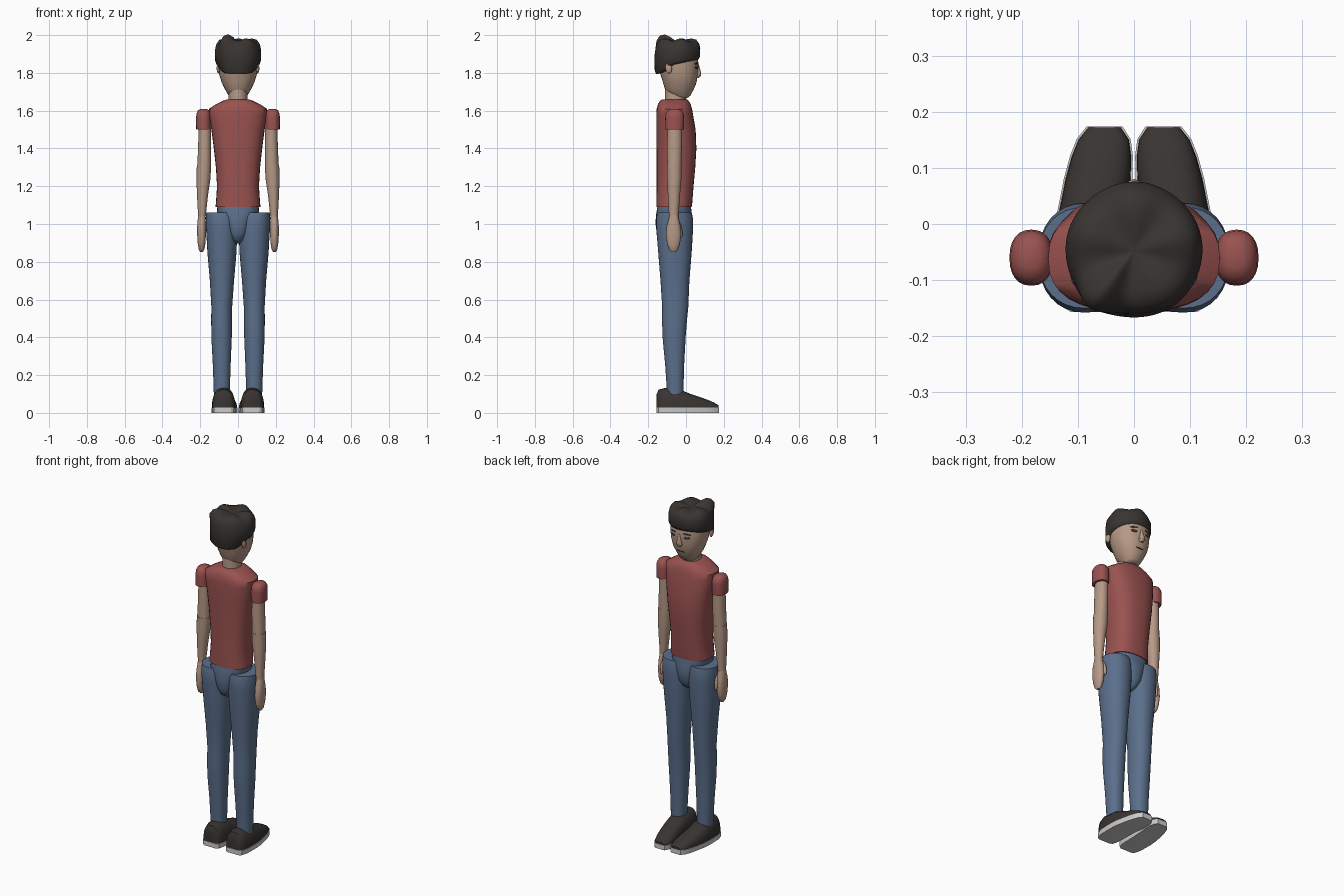
import bpy, bmesh, math
from mathutils import Vector


def material(name, rgb):
    m = bpy.data.materials.new(name)
    m.diffuse_color = (*rgb, 1)
    return m


SKIN = material("skin", (0.47, 0.32, 0.24))
SHIRT = material("shirt_red", (0.32, 0.085, 0.08))
DENIM = material("denim_blue", (0.105, 0.16, 0.26))
DARK = material("dark_brown", (0.04, 0.034, 0.031))
SOLE = material("sole_light", (0.62, 0.62, 0.62))


def smooth(ob, angle=45):
    bpy.ops.object.select_all(action='DESELECT')
    ob.select_set(True)
    bpy.context.view_layer.objects.active = ob
    bpy.ops.object.shade_smooth_by_angle(angle=math.radians(angle))


def loft(name, rings, mat, angle=45):
    """Skin a list of closed point rings and cap both ends."""
    bm = bmesh.new()
    vs = [[bm.verts.new(p) for p in r] for r in rings]
    n = len(rings[0])
    for a, b in zip(vs, vs[1:]):
        for i in range(n):
            j = (i + 1) % n
            bm.faces.new((a[i], a[j], b[j], b[i]))
    for r in (vs[0], vs[-1]):
        c = bm.verts.new(sum((v.co for v in r), Vector()) / n)
        for i in range(n):
            bm.faces.new((r[i], r[(i + 1) % n], c))
    bmesh.ops.recalc_face_normals(bm, faces=bm.faces)
    me = bpy.data.meshes.new(name)
    bm.to_mesh(me)
    bm.free()
    me.materials.append(mat)
    ob = bpy.data.objects.new(name, me)
    bpy.context.collection.objects.link(ob)
    smooth(ob, angle)
    return ob


def spow(v, e):
    return math.copysign(abs(v) ** e, v)


def body(name, sections, mat, s=1, n=2.2, count=32, angle=45):
    """Stack rounded sections: (z, centre x, half width, y back, y front)."""
    rings = []
    for z, cx, rx, y0, y1 in sections:
        ring = []
        for i in range(count):
            a = math.tau * i / count
            ring.append(Vector((s * cx + rx * spow(math.cos(a), 2 / n),
                                (y0 + y1) / 2 + (y1 - y0) / 2 * spow(math.sin(a), 2 / n), z)))
        rings.append(ring)
    return loft(name, rings, mat, angle)


def ball(name, loc, size, mat, rot=(0, 0, 0)):
    bpy.ops.mesh.primitive_uv_sphere_add(segments=16, ring_count=10, location=loc, rotation=rot)
    ob = bpy.context.object
    ob.name = name
    ob.scale = size
    ob.data.materials.append(mat)
    smooth(ob, 60)
    return ob


# torso, pelvis and neck
body("shirt", [(1.09, 0, .119, -.157, .03), (1.11, 0, .117, -.157, .033), (1.2, 0, .111, -.155, .04),
               (1.3, 0, .117, -.155, .049), (1.4, 0, .128, -.156, .055), (1.5, 0, .141, -.157, .051),
               (1.58, 0, .153, -.157, .037), (1.61, 0, .153, -.155, .032), (1.635, 0, .115, -.148, .024),
               (1.652, 0, .08, -.138, .014), (1.66, 0, .058, -.125, .004)], SHIRT, n=2.5)
body("pelvis", [(1.11, 0, .108, -.148, .024), (1.06, 0, .112, -.157, .03), (1.03, 0, .09, -.16, .034),
                (1.0, 0, .075, -.161, .035), (.95, 0, .058, -.155, .028), (.915, 0, .034, -.14, .008),
                (.897, 0, .014, -.11, -.02)], DENIM, n=2.4)
body("neck", [(1.63, 0, .051, -.112, .0), (1.665, 0, .049, -.11, .0), (1.74, 0, .05, -.11, .0)], SKIN, n=2)

# head
body("head", [(1.668, 0, .038, -.06, .008), (1.68, 0, .05, -.09, .024), (1.715, 0, .07, -.112, .042),
              (1.75, 0, .087, -.122, .056), (1.79, 0, .099, -.135, .062), (1.83, 0, .104, -.145, .066),
              (1.88, 0, .106, -.15, .064), (1.92, 0, .095, -.14, .052), (1.95, 0, .06, -.1, .015)], SKIN, n=2.15)

# nose and mouth
body("nose", [(1.772, 0, .012, .045, .068), (1.785, 0, .019, .045, .079), (1.8, 0, .014, .045, .08),
              (1.845, 0, .007, .045, .068)], SKIN, n=2, count=12)
ball("mouth", (0, .049, 1.738), (.027, .004, .0035), DARK)

# hair: swirled crown with uneven tufts and a rim that drops at the back
N = 64
rings = []
for k in range(8):
    ring = []
    for i in range(N):
        a = math.tau * i / N
        c, sn = math.cos(a), math.sin(a)
        d = abs((a - math.radians(232) + math.pi) % math.tau - math.pi)
        tuft = math.exp(-(d / .28) ** 2)
        wave = math.cos(5 * (a - math.radians(232)))
        rim = 1.848 + .024 * sn if sn > 0 else 1.848 + .055 * (math.exp(-4 * sn * sn) - 1)
        top = 1.976 + .006 * wave + .022 * tuft
        f, z = [(.08, 1.968), (.35, .4 * 1.968 + .6 * top), (.62, top), (.82, top - .006), (.95, top - .028),
                (1.0, .55 * top + .45 * rim), (.99, rim + .015), (.93, rim)][k]
        bulge = 1 + (.012 * wave + .12 * tuft) * (1 if 1 < k < 5 else .35)
        low = 1 - .25 * max(0, -sn) * (k > 6) * abs(c)
        ring.append(Vector((.122 * f * c * bulge * low, -.048 + (.121 + .002 * sn) * f * sn * bulge, z)))
    rings.append(ring)
loft("hair", rings, DARK, 60)

for s, side in ((-1, "left"), (1, "right")):
    # face features and ears
    ball(side + "_eye", (s * .044, .055, 1.828), (.019, .005, .008), DARK, (0, 0, -s * .38))
    ball(side + "_eyebrow", (s * .045, .055, 1.85), (.023, .005, .004), DARK, (0, s * .12, -s * .38))
    ball(side + "_ear", (s * .104, -.092, 1.825), (.009, .017, .028), SKIN, (0.15, 0, 0))

    # sleeve and arm
    body(side + "_sleeve", [(1.5, .183, .038, -.109, -.012), (1.56, .183, .039, -.11, -.01),
                            (1.585, .183, .037, -.107, -.013), (1.602, .183, .029, -.097, -.023),
                            (1.61, .183, .015, -.078, -.042)], SHIRT, s, 2.3, 24)
    body(side + "_upper_arm", [(1.53, .175, .032, -.098, -.022), (1.42, .177, .034, -.1, -.021),
                               (1.312, .179, .036, -.099, -.024)], SKIN, s, 2.1, 24)
    body(side + "_forearm", [(1.312, .18, .038, -.101, -.023), (1.24, .183, .037, -.1, -.024),
                             (1.15, .188, .029, -.096, -.032), (1.04, .191, .02, -.09, -.04)], SKIN, s, 2.1, 24)
    body(side + "_hand", [(1.05, .191, .02, -.088, -.042), (1.025, .192, .021, -.092, -.038),
                          (.99, .193, .023, -.102, -.03), (.94, .193, .023, -.106, -.026),
                          (.895, .193, .02, -.1, -.032), (.865, .193, .015, -.09, -.042),
                          (.851, .193, .007, -.075, -.056)], SKIN, s, 2.2, 20)
    ball(side + "_thumb", (s * .178, -.034, .972), (.011, .013, .045), SKIN, (.2, 0, 0))

    # leg
    body(side + "_leg", [(1.06, .087, .083, -.15, .03), (1.03, .087, .084, -.158, .037),
                         (.98, .086, .083, -.158, .038), (.85, .085, .077, -.147, .03),
                         (.7, .085, .064, -.135, .018), (.56, .086, .055, -.126, .012),
                         (.5, .087, .055, -.127, .006), (.4, .087, .054, -.124, -.002),
                         (.25, .086, .047, -.11, -.01), (.1, .086, .042, -.1, -.014)], DENIM, s, 2.2)

    # shoe upper: arched sections running heel to toe (y, centre x, half width, top)
    shoe = [(-.155, .075, .035, .1), (-.145, .075, .05, .123), (-.11, .076, .06, .132), (-.03, .076, .062, .122),
            (.02, .073, .061, .102), (.08, .064, .058, .082), (.12, .058, .053, .067),
            (.15, .054, .045, .054), (.172, .0525, .029, .04)]
    upper = []
    for y, cx, w, top in shoe:
        upper.append([Vector((s * cx + w * spow(math.cos(math.pi * i / 14), .8), y,
                              .026 + (top - .026) * math.sin(math.pi * i / 14) ** .75)) for i in range(15)])
    loft(side + "_shoe", upper, DARK)

    # shoe sole: flat slab following the same outline
    outline = []
    for y, cx, w, top in shoe:
        outline.append([Vector((s * cx + dx * (w + .003), y * 1.01, z))
                        for dx, z in ((-.97, .004), (-1, .028), (1, .028), (.97, .004))])
        for p in outline[-1]:
            p.z = 0.0 if p.z < .01 else p.z
    loft(side + "_sole", outline, SOLE, 30)
